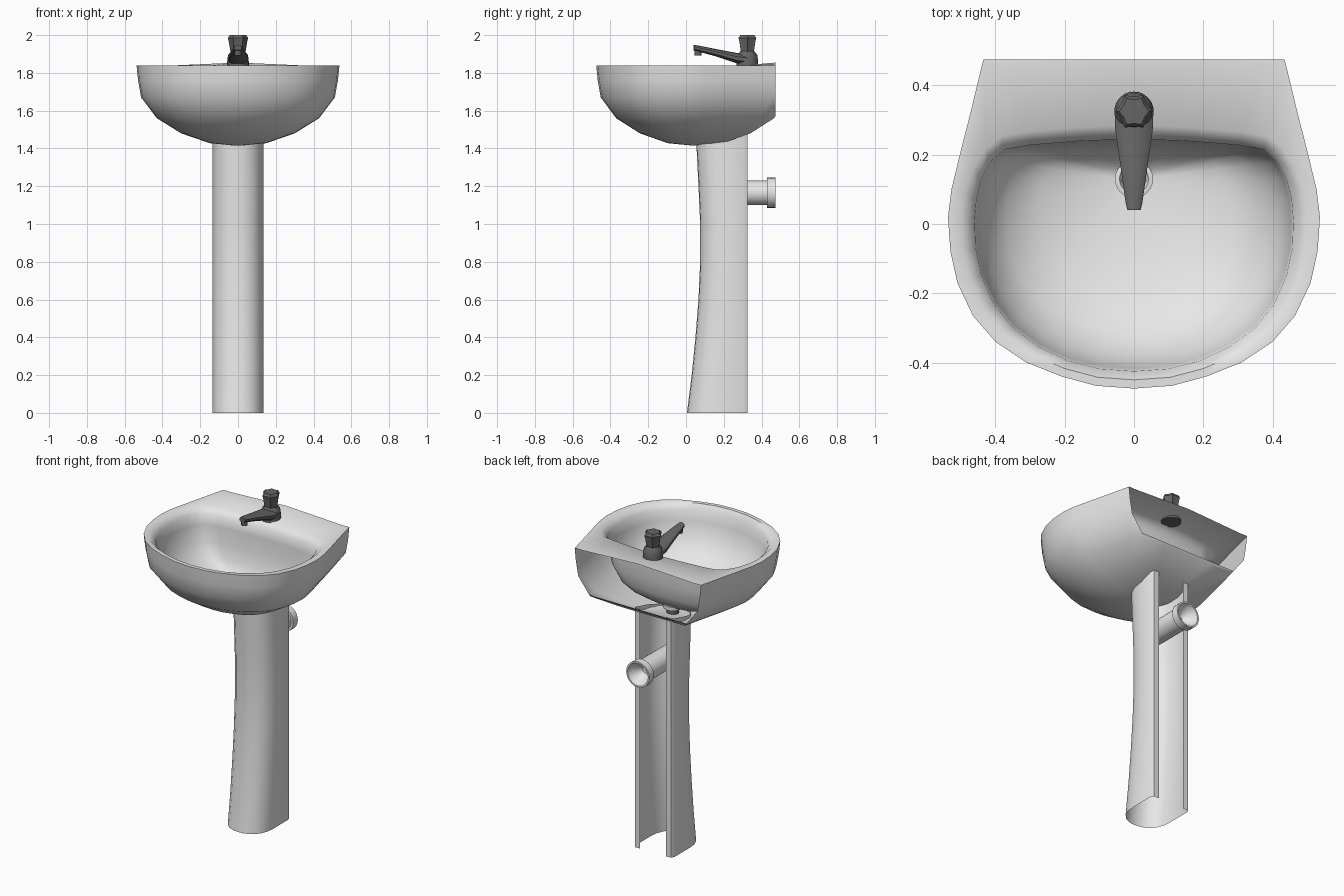
import bpy, bmesh, math
from mathutils import Vector

if "Cube" in bpy.data.objects:
    bpy.data.objects.remove(bpy.data.objects["Cube"])


def material(name, c):
    m = bpy.data.materials.new(name)
    m.diffuse_color = (*c, 1)
    m.use_nodes = True
    m.node_tree.nodes["Principled BSDF"].inputs["Base Color"].default_value = m.diffuse_color
    return m


WHITE = material("white_ceramic", (0.8, 0.8, 0.8))
METAL = material("dark_metal", (0.13, 0.13, 0.13))


def loft(name, rings, mat, closed=True, caps=(False, False), angle=40, cut_y=None):
    """Skin a list of equal-length point rings."""
    bm = bmesh.new()
    vs = [[bm.verts.new(p) for p in r] for r in rings]
    n = len(vs[0])
    for a, b in zip(vs, vs[1:]):
        for i in range(n if closed else n - 1):
            j = (i + 1) % n
            bm.faces.new((a[i], a[j], b[j], b[i]))
    if caps[0]:
        bm.faces.new(vs[0][::-1])
    if caps[1]:
        bm.faces.new(vs[-1])
    bmesh.ops.recalc_face_normals(bm, faces=bm.faces)
    if cut_y is not None:
        bmesh.ops.bisect_plane(bm, geom=bm.verts[:] + bm.edges[:] + bm.faces[:],
                               plane_co=(0, cut_y, 0), plane_no=(0, 1, 0), clear_outer=True)
    me = bpy.data.meshes.new(name)
    bm.to_mesh(me)
    bm.free()
    ob = bpy.data.objects.new(name, me)
    bpy.context.collection.objects.link(ob)
    me.materials.append(mat)
    bpy.ops.object.select_all(action='DESELECT')
    ob.select_set(True)
    bpy.context.view_layer.objects.active = ob
    bpy.ops.object.shade_smooth_by_angle(angle=math.radians(angle))
    return ob


def mirror_ring(half):
    """Half outline starting and ending on x = 0 -> full loop."""
    return half + [(-x, y) for x, y in half[-2:0:-1]]


def circle(r, n=24):
    return [(r * math.cos(2 * math.pi * i / n), r * math.sin(2 * math.pi * i / n)) for i in range(n)]


def turned(name, profile, x, y, mat, n=24, caps=(True, True)):
    """Vertical turned part from (radius, z) pairs."""
    return loft(name, [[(x + a, y + b, z) for a, b in circle(r, n)] for r, z in profile], mat, caps=caps)


# Basin: outer shell, rim, deck and bowl as one sheet, cut open at the back
outer = mirror_ring([(0, -.475), (.11, -.467), (.21, -.44), (.31, -.40), (.40, -.34), (.465, -.265),
                     (.51, -.17), (.53, -.08), (.537, .02), (.527, .1), (.503, .2), (.47, .33),
                     (.435, .475), (.41, .57), (.2, .57), (0, .57)])
inner = mirror_ring([(0, -.425), (.10, -.418), (.19, -.395), (.275, -.355), (.35, -.30), (.405, -.23),
                     (.44, -.15), (.457, -.07), (.46, .01), (.455, .07), (.44, .13), (.415, .18),
                     (.375, .215), (.30, .228), (.15, .24), (0, .245)])
rings = []
for s, z in [(.03, 1.415), (.28, 1.428), (.56, 1.48), (.80, 1.56), (.955, 1.67), (.985, 1.76)]:
    rings.append([(x * s, .05 + (y - .05) * s, z) for x, y in outer])
rings.append([(x, y, 1.838 + (.025 * (1 - abs(x) / .4) if y > .5 else 0)) for x, y in outer])
lip = []
for o, i in zip(outer, inner):
    o, i = Vector(o), Vector(i)
    d = o - i
    p = i + d.normalized() * min(d.length * .5, .04)
    lip.append((p.x, p.y, 1.838))
rings.append(lip)
DRAIN = Vector((0, .13))
for s, z in [(1, 1.805), (.985, 1.74), (.93, 1.64), (.80, 1.555), (.60, 1.505), (.35, 1.475)]:
    rings.append([(x * s, DRAIN.y + (y - DRAIN.y) * s, z) for x, y in inner])
ends = []
for x, y in inner:
    d = (Vector((x, y)) - DRAIN).normalized() * .03
    ends.append((d.x, DRAIN.y + d.y, 1.455))
rings.append(ends)
loft("basin", rings, WHITE, caps=(True, True), angle=50, cut_y=.475)

# Drain ring and the tail beneath it
turned("drain_ring", [(.055, 1.455), (.055, 1.478), (.042, 1.48), (.035, 1.465)], 0, .13, WHITE)
turned("drain_tail", [(.035, 1.38), (.035, 1.455)], 0, .13, METAL, 16)

# Pedestal: channel section, open at the back, with curved front
rings = []
for z, f in [(0, .005), (.2, .03), (.4, .05), (.6, .066), (.8, .075), (1.0, .075), (1.2, .066), (1.43, .055)]:
    half = [(0, f), (.04, f + .004), (.08, f + .022), (.112, f + .055), (.13, f + .1),
            (.135, f + .15), (.135, .305), (.125, .325), (.09, .325)]
    sect = [(-x, y) for x, y in half[:0:-1]] + half
    rings.append([(x, y, z if z < 1.4 else 1.425 + .25 * (y - .06)) for x, y in sect])
loft("pedestal", rings, WHITE, closed=False, angle=40)

# Waste pipe with collar, running to the wall
prof = [(.065, .09), (.065, .43), (.08, .43), (.08, .475), (.07, .475), (.06, .44), (.02, .40)]
loft("waste_pipe", [[(a, y, 1.165 + b) for a, b in circle(r)] for r, y in prof], WHITE, caps=(True, True))

# Tap body
turned("tap_body", [(.057, 1.832), (.057, 1.86), (.052, 1.895), (.036, 1.915)], 0, .325, METAL)

# Tap spout: tapered, rising towards the front
rings = []
for y, w, lo, hi in [(.325, .056, 1.842, 1.90), (.27, .054, 1.85, 1.905), (.16, .038, 1.887, 1.926),
                     (.06, .024, 1.914, 1.946), (.04, .019, 1.92, 1.948)]:
    c, h = (lo + hi) / 2, (hi - lo) / 2
    rings.append([(w * a, y, c + h * b) for a, b in
                  [(1, -.4), (1, .3), (.65, .85), (0, 1), (-.65, .85), (-1, .3), (-1, -.4), (-.6, -1), (.6, -1)]])
loft("tap_spout", rings, METAL, caps=(True, True))
turned("tap_nozzle", [(.018, 1.893), (.018, 1.93)], 0, .063, METAL, 12)

# Tap handle: six-lobed flaring knob
rings = []
for s, z in [(.72, 1.905), (.9, 1.965), (1, 1.985), (.8, 2.0), (.2, 2.0)]:
    rings.append([(s * (.054 if i % 2 else .043) * math.sin(math.pi * i / 6),
                   .325 + s * (.054 if i % 2 else .043) * math.cos(math.pi * i / 6), z) for i in range(12)])
loft("tap_handle", rings, METAL, caps=(True, True), angle=20)
